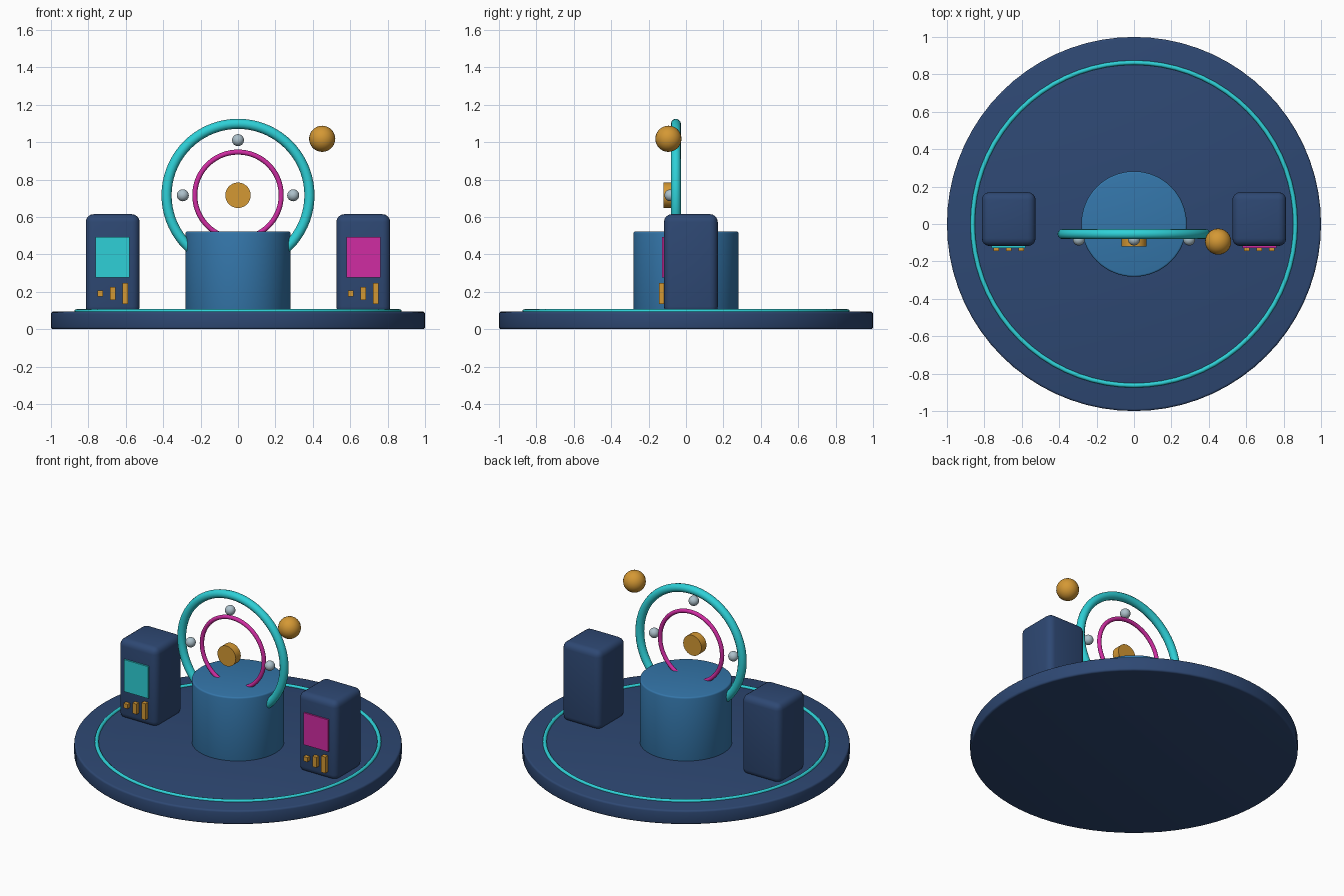
import bpy
import math

if "Cube" in bpy.data.objects:
    bpy.data.objects.remove(bpy.data.objects["Cube"])


def material(name, rgb):
    # sRGB bytes to linear diffuse colour
    m = bpy.data.materials.new(name)
    lin = [((c / 255 + 0.055) / 1.055) ** 2.4 for c in rgb]
    m.diffuse_color = (*lin, 1)
    m.use_nodes = True
    m.node_tree.nodes["Principled BSDF"].inputs["Base Color"].default_value = m.diffuse_color
    return m


NAVY = material("navy", (46, 72, 115))
BLUE = material("steel blue", (52, 118, 170))
CYAN = material("cyan", (46, 208, 215))
MAGENTA = material("magenta", (208, 44, 162))
GOLD = material("gold", (212, 152, 52))
SILVER = material("silver", (172, 192, 202))


def finish(name, mat, bevel=0, segments=3, smooth=True):
    ob = bpy.context.object
    ob.name = name
    ob.data.materials.append(mat)
    if bevel:
        bpy.ops.object.transform_apply(location=False, rotation=False, scale=True)
        mod = ob.modifiers.new("edge", "BEVEL")
        mod.width = bevel
        mod.segments = segments
        mod.limit_method = 'ANGLE'
        bpy.ops.object.modifier_apply(modifier=mod.name)
    if smooth:
        bpy.ops.object.shade_smooth_by_angle(angle=math.radians(35))
    return ob


def box(name, mat, center, size, bevel=0):
    bpy.ops.mesh.primitive_cube_add(size=1, location=center)
    bpy.context.object.scale = size
    return finish(name, mat, bevel, 4, bevel > 0)


def cylinder(name, mat, center, radius, depth, sides, bevel=0, facing_front=False):
    rot = (math.pi / 2 if facing_front else 0, 0, 0)
    bpy.ops.mesh.primitive_cylinder_add(vertices=sides, radius=radius, depth=depth,
                                        location=center, rotation=rot)
    return finish(name, mat, bevel)


def ring(name, mat, center, major, minor, upright=True):
    rot = (math.pi / 2 if upright else 0, 0, 0)
    bpy.ops.mesh.primitive_torus_add(major_radius=major, minor_radius=minor,
                                     major_segments=72, minor_segments=12,
                                     location=center, rotation=rot)
    return finish(name, mat)


def ball(name, mat, center, radius):
    bpy.ops.mesh.primitive_uv_sphere_add(segments=24, ring_count=14,
                                         radius=radius, location=center)
    return finish(name, mat)


# Platform with inlaid ring, and central pedestal
cylinder("platform", NAVY, (0, 0, 0.047), 1.0, 0.094, 72, 0.012)
ring("platform_ring", CYAN, (0, 0, 0.095), 0.863, 0.012, upright=False)
cylinder("pedestal", BLUE, (0, 0, 0.302), 0.282, 0.44, 64, 0.01)

# Upright rings around a central disc
HUB = 0.716
ring("outer_ring", CYAN, (0, -0.054, HUB), 0.382, 0.027)
ring("inner_ring", MAGENTA, (0, -0.054, HUB), 0.231, 0.0135)
cylinder("hub_disc", GOLD, (0, -0.094, HUB), 0.068, 0.054, 32, facing_front=True)

# Small beads between the rings, and the orbiting ball
for i, (x, z) in enumerate([(-0.295, HUB), (0.295, HUB), (0, HUB + 0.295)]):
    ball(f"bead_{i + 1}", SILVER, (x, -0.083, z), 0.032)
ball("orbit_ball", GOLD, (0.45, -0.094, 1.018), 0.07)

# Two cabinets with a screen and rising bars
for side, screen_mat in ((-1, CYAN), (1, MAGENTA)):
    tag = "left" if side < 0 else "right"
    cx = side * 0.67
    box(f"{tag}_cabinet", NAVY, (cx, 0.026, 0.347), (0.288, 0.288, 0.536), 0.042)
    box(f"{tag}_screen", screen_mat, (cx, -0.121, 0.385), (0.182, 0.016, 0.215))
    for i in range(3):
        box(f"{tag}_bar_{i + 1}", GOLD, (cx + (i - 1) * 0.067, -0.13, 0.191),
            (0.03, 0.03, 0.03 + 0.04 * i))
